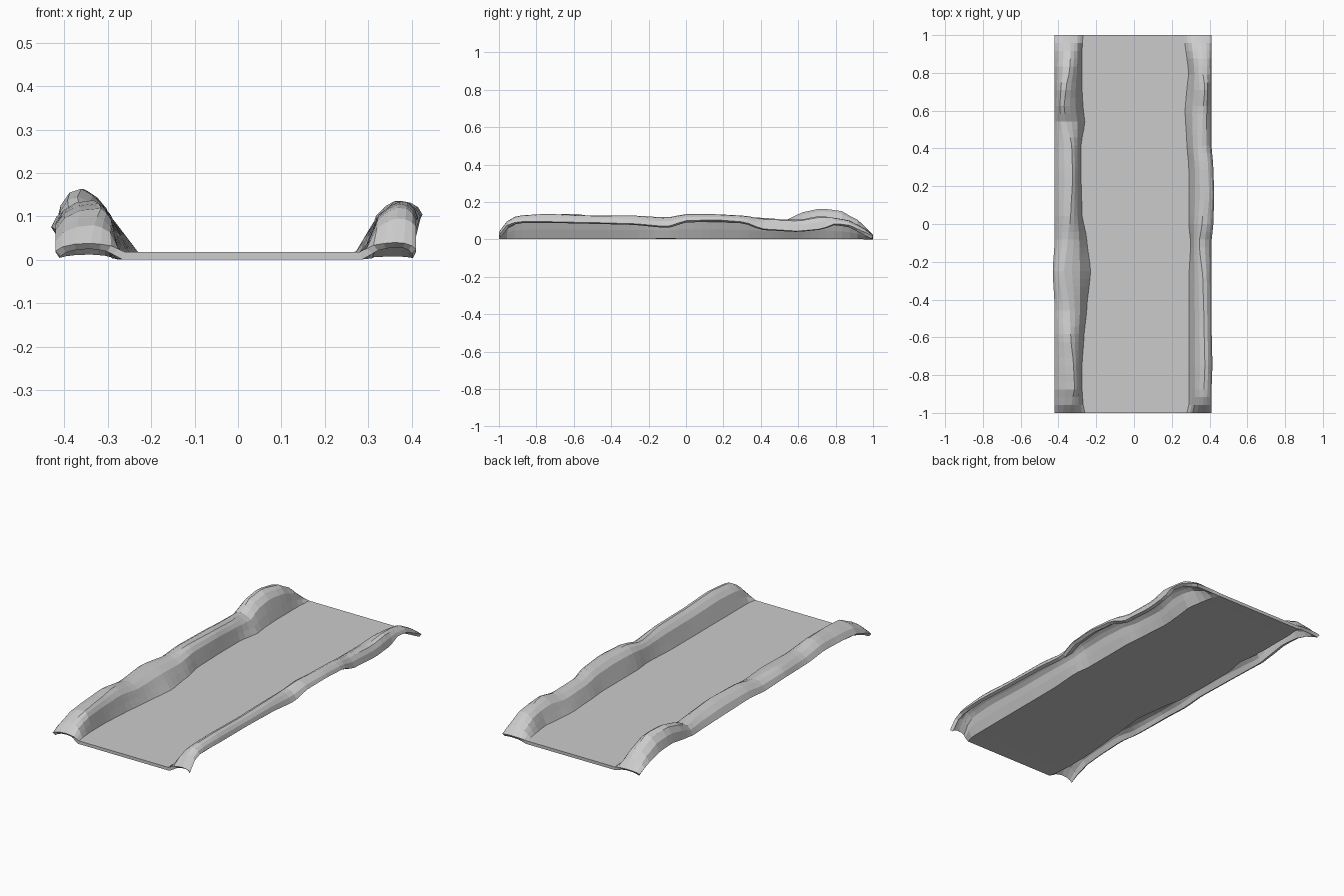
import bpy, bmesh

T = 0.018          # sheet thickness
N = 48             # stations along the length

# Keys per bank: y, inner foot x, crest x, crest height, lip x, lip height
LEFT = [
    (-1.00, .26, .34, .038, .42, .020), (-.95, .27, .33, .085, .42, .045),
    (-.87, .275, .315, .120, .42, .070), (-.75, .275, .32, .130, .42, .080),
    (-.60, .265, .335, .138, .42, .085), (-.45, .25, .34, .115, .42, .070),
    (-.25, .23, .37, .120, .43, .075), (-.08, .25, .35, .110, .42, .060),
    (.05, .275, .335, .125, .42, .070), (.25, .28, .325, .125, .42, .065),
    (.42, .28, .33, .115, .42, .060), (.54, .26, .36, .105, .42, .055),
    (.62, .27, .37, .145, .42, .065), (.72, .275, .36, .165, .42, .080),
    (.82, .275, .34, .155, .42, .075), (.92, .275, .335, .105, .42, .050),
    (1.00, .27, .34, .025, .42, .018)]
RIGHT = [
    (-1.00, .28, .36, .040, .41, .024), (-.96, .29, .365, .095, .41, .075),
    (-.90, .29, .37, .128, .41, .095), (-.75, .29, .375, .136, .415, .095),
    (-.50, .29, .37, .128, .41, .090), (-.30, .29, .365, .128, .41, .085),
    (-.10, .30, .345, .118, .41, .070), (0, .29, .36, .135, .42, .100),
    (.15, .29, .375, .135, .425, .105), (.30, .29, .37, .128, .42, .095),
    (.42, .28, .36, .110, .41, .055), (.60, .27, .365, .105, .41, .045),
    (.72, .28, .375, .125, .41, .055), (.80, .29, .365, .115, .41, .085),
    (.88, .28, .365, .100, .41, .075), (.95, .27, .36, .060, .41, .040),
    (1.00, .26, .35, .022, .41, .018)]


def sample(keys, y):
    """Eased interpolation between keys."""
    for a, b in zip(keys, keys[1:]):
        if y <= b[0] + 1e-6:
            t = (y - a[0]) / (b[0] - a[0])
            t = t * t * (3 - 2 * t) * .6 + t * .4
            return [p + (q - p) * t for p, q in zip(a[1:], b[1:])]


def bank(keys, y, side):
    """Cross-section of one bank, from its foot out to its hanging lip."""
    f, c, h, l, lz = sample(keys, y)
    pts = [(f, T)]
    for u, v in ((.2, .36), (.4, .72), (.7, .9), (1, 1)):
        pts.append((f + (c - f) * u, T + (h - T) * v))
    for u, v in ((.45, .1), (.8, .45), (1, 1)):
        pts.append((c + (l - c) * u, h + (lz - h) * v))
    return [(side * x, y, z) for x, z in pts]


# Path sheet: flat floor with a curled rocky bank along each side
bm = bmesh.new()
rows = []
for i in range(N + 1):
    y = -1 + 2 * i / N
    section = bank(LEFT, y, -1)[::-1] + bank(RIGHT, y, 1)
    rows.append([bm.verts.new(p) for p in section])
for r0, r1 in zip(rows, rows[1:]):
    for j in range(len(r0) - 1):
        bm.faces.new((r0[j], r0[j + 1], r1[j + 1], r1[j]))
mesh = bpy.data.meshes.new("banked_path")
bm.to_mesh(mesh)
bm.free()
path = bpy.data.objects.new("banked_path", mesh)
bpy.context.collection.objects.link(path)

# Thickness grows downward from the walking surface
solid = path.modifiers.new("thickness", 'SOLIDIFY')
solid.thickness = T
solid.offset = -1
solid.use_even_offset = False
